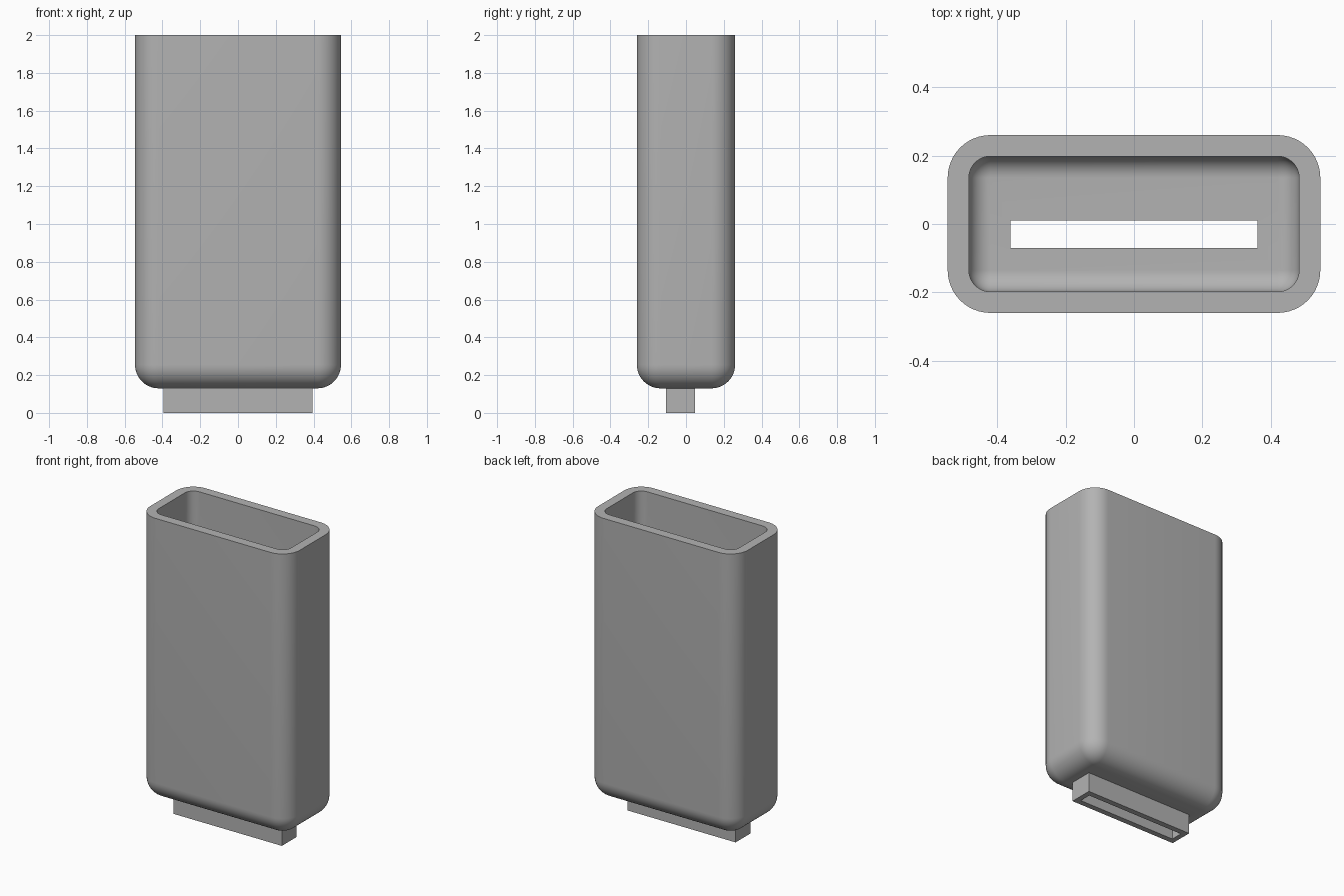
import bpy, bmesh
from math import sin, cos, pi

cube = bpy.data.objects.get("Cube")
if cube:
    bpy.data.objects.remove(cube, do_unlink=True)

ARC = 12                     # segments per rounded corner
SLOT_Y = -0.03               # the spout sits slightly toward the front
BASE, TOP, WALL, RADIUS = 0.13, 2.0, 0.062, 0.125
HALF_X, HALF_Y = 0.545, 0.26

grey = bpy.data.materials.new("plain_grey")
grey.use_nodes = True
colour = (0.45, 0.45, 0.45, 1)
grey.diffuse_color = colour
grey.node_tree.nodes["Principled BSDF"].inputs["Base Color"].default_value = colour


def ring(hx, hy, z, r=0.0, cy=0.0):
    """Rounded rectangle outline; r = 0 gives sharp corners."""
    pts = []
    for q, (sx, sy) in enumerate(((1, 1), (-1, 1), (-1, -1), (1, -1))):
        for i in range(ARC + 1):
            a = (q + i / ARC) * pi / 2
            pts.append((sx * (hx - r) + r * cos(a),
                        cy + sy * (hy - r) + r * sin(a), z))
    return pts


def rounded_floor(hx, hy, floor, r):
    """Rings curving from a flat floor up into the upright wall."""
    rings = []
    for i in range(ARC + 1):
        a = i / ARC * pi / 2
        inset = r * (1 - sin(a))
        rings.append(ring(hx - inset, hy - inset, floor + r * (1 - cos(a)), r - inset))
    return rings


def loft_closed(name, rings):
    bm = bmesh.new()
    loops = [[bm.verts.new(p) for p in pts] for pts in rings]
    n = len(loops[0])
    for k, lower in enumerate(loops):
        upper = loops[(k + 1) % len(loops)]
        for i in range(n):
            j = (i + 1) % n
            bm.faces.new((lower[i], lower[j], upper[j], upper[i]))
    bmesh.ops.remove_doubles(bm, verts=bm.verts, dist=1e-5)
    bmesh.ops.recalc_face_normals(bm, faces=bm.faces)
    mesh = bpy.data.meshes.new(name)
    bm.to_mesh(mesh)
    bm.free()
    mesh.materials.append(grey)
    obj = bpy.data.objects.new(name, mesh)
    bpy.context.collection.objects.link(obj)
    return obj


inner_x, inner_y, inner_r = HALF_X - WALL, HALF_Y - WALL, RADIUS - WALL
floor = BASE + WALL

# Outside of the spout, up and over the container wall, then down through the slot
rings = [ring(0.395, 0.077, 0, cy=SLOT_Y), ring(0.395, 0.077, BASE, cy=SLOT_Y)]
rings += rounded_floor(HALF_X, HALF_Y, BASE, RADIUS)
rings += [ring(HALF_X, HALF_Y, TOP, RADIUS), ring(inner_x, inner_y, TOP, inner_r)]
rings += reversed(rounded_floor(inner_x, inner_y, floor, inner_r))
rings += [ring(0.361, 0.04, floor, cy=SLOT_Y), ring(0.361, 0.04, 0, cy=SLOT_Y)]
container = loft_closed("container_with_spout", rings)

bpy.ops.object.select_all(action="DESELECT")
container.select_set(True)
bpy.context.view_layer.objects.active = container
bpy.ops.object.shade_smooth_by_angle(angle=pi / 6)
